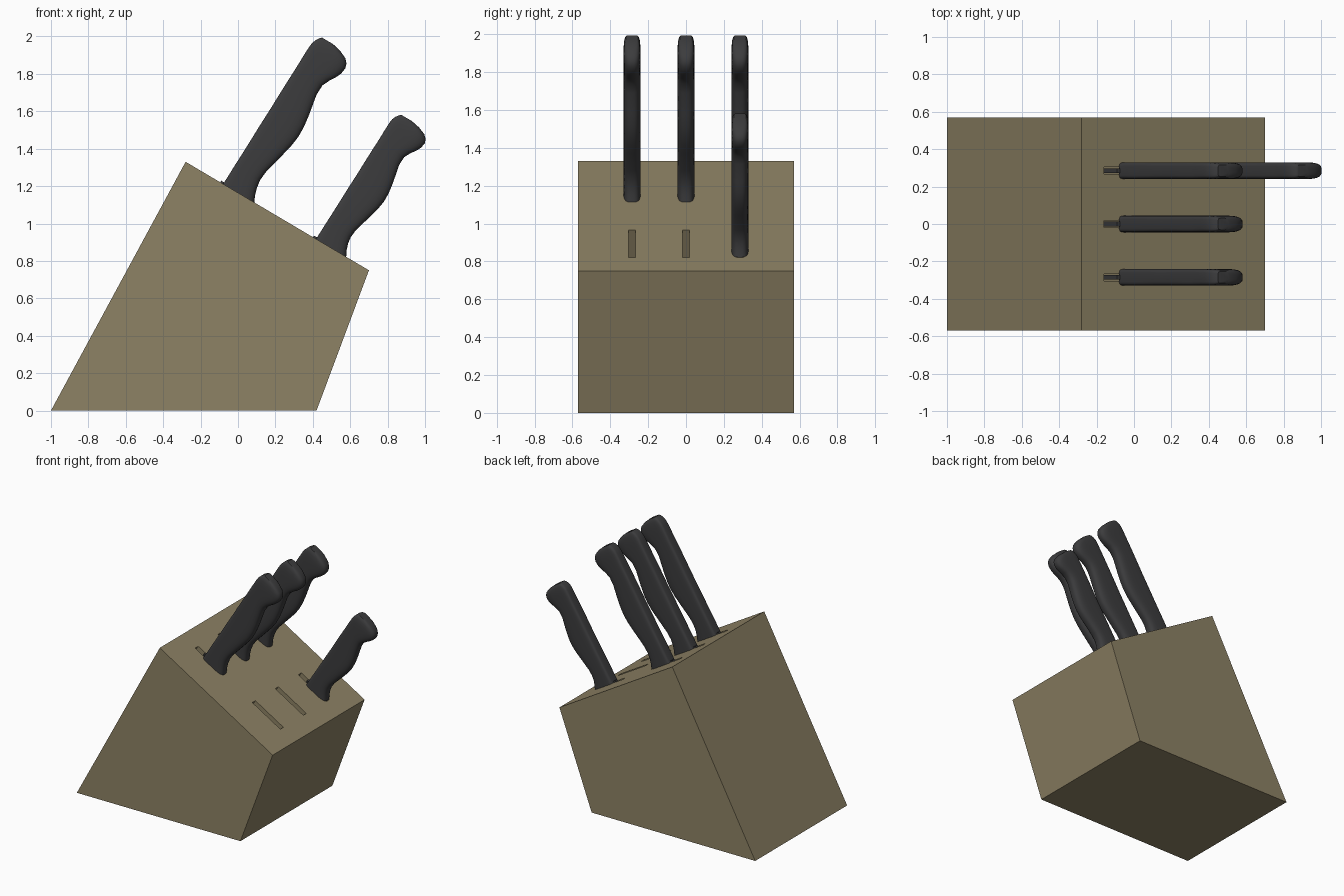
import bpy, bmesh, math
from mathutils import Vector

if "Cube" in bpy.data.objects:
    bpy.data.objects.remove(bpy.data.objects["Cube"])

# Slanted top face: corner, direction down the slope (D) and outward normal (N)
A, B = Vector((-0.28, 0, 1.33)), Vector((0.70, 0, 0.75))
D = (B - A).normalized()
N = Vector((-D.z, 0, D.x))
HALF = 0.57
ROWS_Y = (-0.285, 0.0, 0.285)
UPPER, LOWER = 0.233, 0.81      # handle starts along the slope


def place(t, y, s):
    return A + D * t + N * s + Vector((0, y, 0))


def material(name, rgb):
    m = bpy.data.materials.new(name)
    m.diffuse_color = (*rgb, 1)
    m.use_nodes = True
    m.node_tree.nodes["Principled BSDF"].inputs["Base Color"].default_value = m.diffuse_color
    return m


wood = material("wood", (0.27, 0.225, 0.13))
black = material("black_plastic", (0.045, 0.045, 0.047))


def loft(name, rings, mat):
    """Skin closed rings of points and cap both ends."""
    bm = bmesh.new()
    vr = [[bm.verts.new(p) for p in r] for r in rings]
    n = len(vr[0])
    for a, b in zip(vr, vr[1:]):
        for i in range(n):
            j = (i + 1) % n
            bm.faces.new((a[i], a[j], b[j], b[i]))
    bm.faces.new(vr[0][::-1])
    bm.faces.new(vr[-1])
    bmesh.ops.recalc_face_normals(bm, faces=bm.faces)
    me = bpy.data.meshes.new(name)
    bm.to_mesh(me)
    bm.free()
    ob = bpy.data.objects.new(name, me)
    bpy.context.collection.objects.link(ob)
    me.materials.append(mat)
    return ob


def slab(name, t0, t1, y, half, s0, s1, mat):
    return loft(name, [[place(t, y + k * half, s) for t, k in
                        ((t0, -1), (t1, -1), (t1, 1), (t0, 1))]
                       for s in (s0, s1)], mat)


# Wooden block
outline = [(-1, 0), (0.42, 0), (B.x, B.z), (A.x, A.z)]
block = loft("block", [[Vector((x, y, z)) for x, z in outline]
                       for y in (-HALF, HALF)], wood)

# Six knife slots cut into the slanted face
bpy.context.view_layer.objects.active = block
for row in (UPPER, LOWER):
    for y in ROWS_Y:
        cut = slab("slot_cutter", row - 0.093, row + 0.19, y, 0.019, -0.5, 0.1, wood)
        cut.hide_render = True
        mod = block.modifiers.new("slot", 'BOOLEAN')
        mod.object = cut
        mod.solver = 'EXACT'
        bpy.ops.object.modifier_apply(modifier=mod.name)
        bpy.data.objects.remove(cut)

# Handle stations: height, spine edge, belly edge, half thickness
STATIONS = [
    (0.000, 0.000, 0.194, 0.045), (0.035, 0.001, 0.178, 0.045),
    (0.075, 0.002, 0.166, 0.045), (0.120, 0.003, 0.160, 0.045),
    (0.175, 0.005, 0.165, 0.045), (0.300, 0.008, 0.196, 0.045),
    (0.360, 0.009, 0.210, 0.045), (0.420, 0.011, 0.218, 0.045),
    (0.480, 0.013, 0.217, 0.045), (0.550, 0.014, 0.208, 0.045),
    (0.666, 0.017, 0.187, 0.045), (0.724, 0.019, 0.189, 0.045),
    (0.765, 0.020, 0.208, 0.045), (0.800, 0.020, 0.230, 0.045),
    (0.830, 0.021, 0.243, 0.045), (0.864, 0.022, 0.248, 0.045),
    (0.890, 0.025, 0.240, 0.044), (0.912, 0.033, 0.220, 0.042),
    (0.932, 0.045, 0.175, 0.038), (0.943, 0.057, 0.125, 0.031),
]


def handle(name, t, y, length, width):
    rings = []
    for s, lo, hi, th in STATIONS:
        mid, r = (lo + hi) / 2, (hi - lo) / 2
        ring = []
        for i in range(24):
            a = 2 * math.pi * (i + 0.5) / 24
            c, q = math.cos(a), math.sin(a)
            e = 0.65 if c > 0 else 0.3      # rounder belly, squarer spine
            w = mid + r * math.copysign(abs(c) ** e, c)
            v = th * math.copysign(abs(q) ** e, q)
            ring.append(place(t + w * width, y + v, s * length))
        rings.append(ring)
    ob = loft(name, rings, black)
    bpy.ops.object.select_all(action='DESELECT')
    ob.select_set(True)
    bpy.context.view_layer.objects.active = ob
    bpy.ops.object.shade_smooth_by_angle(angle=math.radians(40))


# Three long knives in the upper row, one short knife below
knives = [(UPPER, y, 1.0, 1.0) for y in ROWS_Y] + [(LOWER, ROWS_Y[2], 0.852, 0.97)]
for i, (t, y, length, width) in enumerate(knives, 1):
    handle(f"knife_handle_{i}", t, y, length, width)
    slab(f"knife_blade_{i}", t - 0.018, t + 0.175, y, 0.013, -0.4, 0.01, black)
